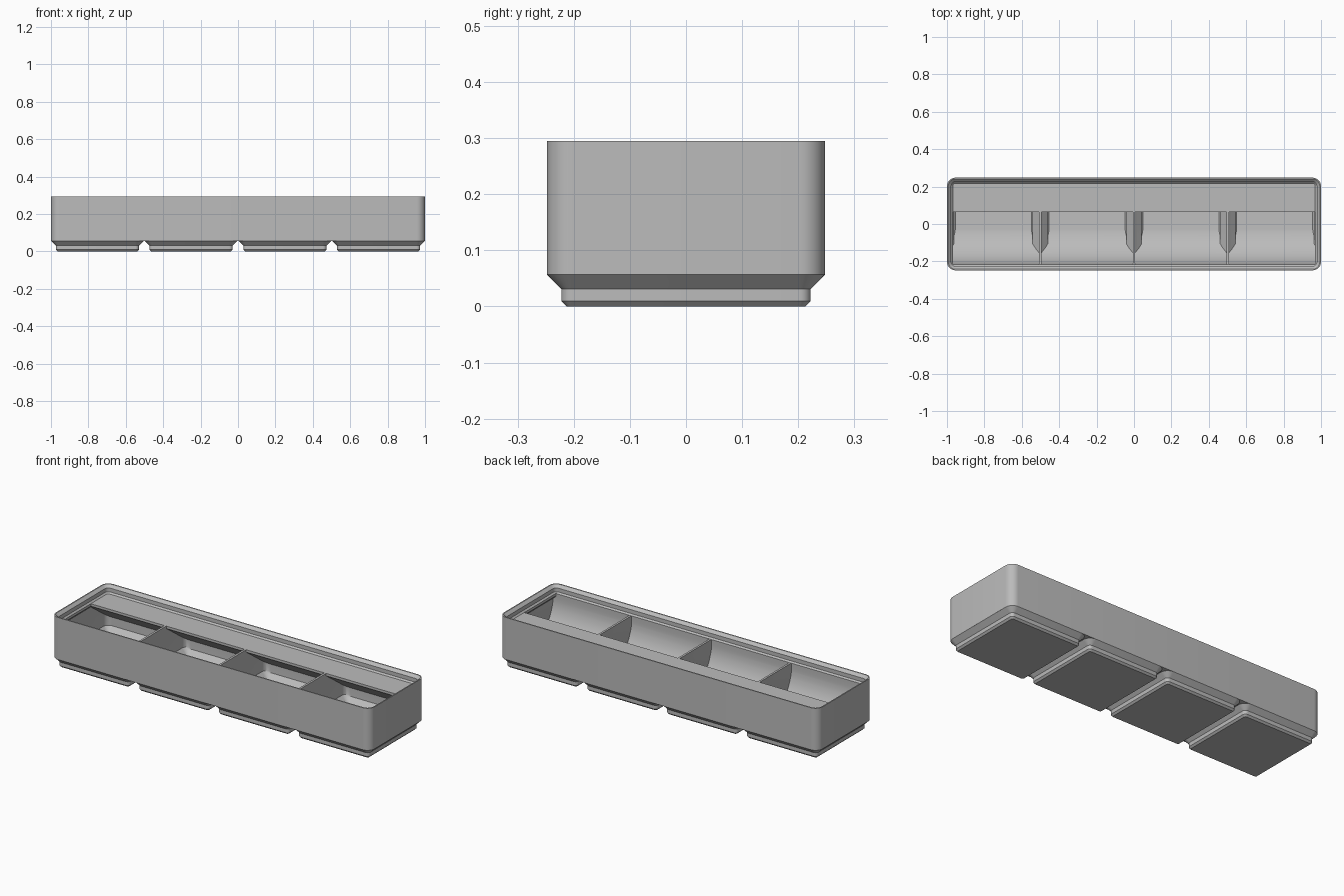
import bpy, bmesh, math

old = bpy.data.objects.get("Cube")
if old:
    bpy.data.objects.remove(old, do_unlink=True)

PITCH = 0.5014        # spacing of the compartments
HALF_X, HALF_Y = 1.0, 0.2478
WALL = 0.0113
DIVIDER = 0.006       # half thickness of a divider
RIM = 0.25            # height of the shelf and dividers

grey = bpy.data.materials.new("plain_grey")
grey.use_nodes = True
grey.diffuse_color = (0.5, 0.5, 0.5, 1)
grey.node_tree.nodes["Principled BSDF"].inputs["Base Color"].default_value = (0.5, 0.5, 0.5, 1)


def make_object(name, bm):
    bmesh.ops.recalc_face_normals(bm, faces=bm.faces)
    mesh = bpy.data.meshes.new(name)
    bm.to_mesh(mesh)
    bm.free()
    mesh.materials.append(grey)
    ob = bpy.data.objects.new(name, mesh)
    bpy.context.collection.objects.link(ob)
    return ob


def rounded_ring(bm, x0, x1, hy, r, z, steps=8):
    corners = [(x1 - r, hy - r), (x0 + r, hy - r), (x0 + r, r - hy), (x1 - r, r - hy)]
    ring = []
    for i, (cx, cy) in enumerate(corners):
        for k in range(steps + 1):
            a = math.pi / 2 * (i + k / steps)
            ring.append(bm.verts.new((cx + r * math.cos(a), cy + r * math.sin(a), z)))
    return ring


def loft(name, rings):
    """Solid through rounded rectangles given as (x0, x1, half_y, radius, z)."""
    bm = bmesh.new()
    loops = [rounded_ring(bm, *r) for r in rings]
    for a, b in zip(loops, loops[1:]):
        n = len(a)
        for i in range(n):
            j = (i + 1) % n
            bm.faces.new((a[i], a[j], b[j], b[i]))
    bm.faces.new(loops[0][::-1])
    bm.faces.new(loops[-1])
    return make_object(name, bm)


def prism(name, profile, x0, x1):
    """Extrude a (y, z) profile along x."""
    bm = bmesh.new()
    face = bm.faces.new([bm.verts.new((x0, y, z)) for y, z in profile])
    new = bmesh.ops.extrude_face_region(bm, geom=[face])["geom"]
    bmesh.ops.translate(bm, vec=(x1 - x0, 0, 0),
                        verts=[v for v in new if isinstance(v, bmesh.types.BMVert)])
    return make_object(name, bm)


def boolean(ob, other, operation):
    mod = ob.modifiers.new("cut", "BOOLEAN")
    mod.solver = "EXACT"
    mod.operation = operation
    mod.object = other
    bpy.context.view_layer.objects.active = ob
    bpy.ops.object.modifier_apply(modifier=mod.name)


# Inside cross-section: finger scoop at the front, label shelf at the back
R, CY, CZ = 0.21, -0.007, 0.222
section = [(CY - R * math.cos(a), CZ - R * math.sin(a))
           for a in (math.pi / 2 * k / 20 for k in range(21))]
section += [(0.25, CZ - R), (0.25, 0.102), (0.065, 0.236), (0.065, 0.26), (CY - R, 0.26)]

# Hollow of the stacking lip
def inset_ring(d, z):
    return (d - HALF_X, HALF_X - d, HALF_Y - d, max(0.045 - d, 0.01), z)

lip_cut = loft("lip_cutter", [inset_ring(0.031, RIM), inset_ring(0.0226, 0.2584),
                              inset_ring(0.0226, 0.28), inset_ring(0.0065, 0.295),
                              inset_ring(0.0065, 0.31)])

# Feet, and one hollow per compartment that reaches down into its foot
centres = [(i - 1.5) * PITCH for i in range(4)]
foot_steps = [(0.0353, 0.0096, 0.0), (0.0257, 0.0191, 0.0096),
              (0.0257, 0.0191, 0.031), (0.0, 0.0448, 0.0567)]
feet, hollows = [], []
for i, cx in enumerate(centres):
    h = HALF_Y
    feet.append(loft(f"foot_{i + 1}", [(cx - h + d, cx + h - d, h - d, r, z)
                                       for d, r, z in foot_steps]))

    def hollow_ring(half, z, r, end=HALF_X - WALL):
        half_x = min(half, PITCH / 2 - DIVIDER)
        return (max(cx - half_x, -end), min(cx + half_x, end),
                min(half, h - WALL), r, z)

    hollow = loft("hollow_cutter", [
        hollow_ring(0.203, 0.013, 0.009), hollow_ring(0.2095, 0.0195, 0.013),
        hollow_ring(0.2095, 0.036, 0.013), hollow_ring(0.2365, 0.063, 0.033),
        hollow_ring(0.25, 0.0718, 0.033), hollow_ring(0.25, 0.216, 0.033),
        hollow_ring(0.25, 0.236, 0.033, HALF_X - 0.031),
        hollow_ring(0.25, 0.257, 0.033, HALF_X - 0.031)])
    limits = prism("section_cutter", section, cx - 0.3, cx + 0.3)
    boolean(hollow, limits, "INTERSECT")
    bpy.data.objects.remove(limits, do_unlink=True)
    hollows.append(hollow)

# Main box
body = loft("bin_body", [inset_ring(0, 0.0567), inset_ring(0, 0.295)])
boolean(body, lip_cut, "DIFFERENCE")
for foot, hollow in zip(feet, hollows):
    boolean(body, hollow, "DIFFERENCE")
    boolean(foot, hollow, "DIFFERENCE")

for helper in hollows + [lip_cut]:
    bpy.data.objects.remove(helper, do_unlink=True)

# Smooth the rounded corners and the scoop
bpy.ops.object.select_all(action="DESELECT")
for ob in feet + [body]:
    ob.select_set(True)
bpy.context.view_layer.objects.active = body
bpy.ops.object.shade_smooth_by_angle(angle=math.radians(25))
